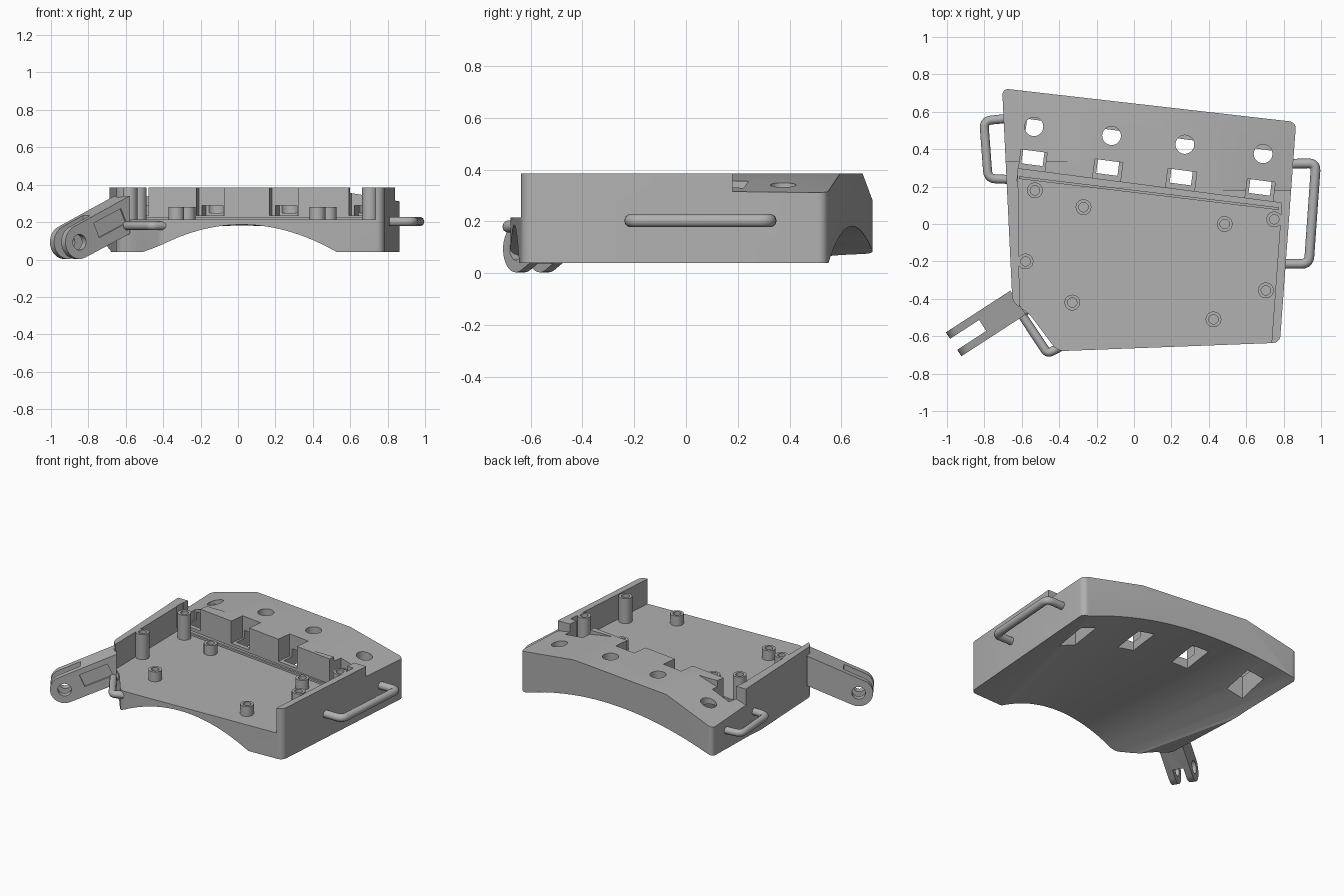
import bpy, bmesh, math
from mathutils import Vector, Matrix

if "Cube" in bpy.data.objects:
    bpy.data.objects.remove(bpy.data.objects["Cube"], do_unlink=True)

grey = bpy.data.materials.new("plain grey")
grey.use_nodes = True
colour = (0.44, 0.44, 0.44, 1)
grey.diffuse_color = colour
grey.node_tree.nodes["Principled BSDF"].inputs["Base Color"].default_value = colour


def finish(name, bm):
    bmesh.ops.recalc_face_normals(bm, faces=bm.faces)
    mesh = bpy.data.meshes.new(name)
    bm.to_mesh(mesh)
    bm.free()
    obj = bpy.data.objects.new(name, mesh)
    bpy.context.collection.objects.link(obj)
    mesh.materials.append(grey)
    return obj


def loft(name, ring_a, ring_b, round_z=0):
    """Closed solid between two matching rings of points."""
    bm = bmesh.new()
    a = [bm.verts.new(p) for p in ring_a]
    b = [bm.verts.new(p) for p in ring_b]
    n = len(a)
    bm.faces.new(a)
    bm.faces.new(b)
    for i in range(n):
        bm.faces.new((a[i], a[(i + 1) % n], b[(i + 1) % n], b[i]))
    if round_z:
        upright = [e for e in bm.edges
                   if (e.verts[0].co - e.verts[1].co).xy.length < 1e-5]
        bmesh.ops.bevel(bm, geom=upright, offset=round_z, segments=5,
                        profile=0.5, affect='EDGES')
    return finish(name, bm)


def prism(name, outline, z0, z1, round_z=0):
    return loft(name, [(x, y, z0) for x, y in outline],
                [(x, y, z1) for x, y in outline], round_z)


def side_prism(name, profile, y0, y1):
    return loft(name, [(x, y0, z) for x, z in profile],
                [(x, y1, z) for x, z in profile])


def box(name, centre, size, turn=0, axis='Z'):
    bm = bmesh.new()
    bmesh.ops.create_cube(bm, size=1, matrix=Matrix.Translation(centre)
                          @ Matrix.Rotation(turn, 4, axis) @ Matrix.Diagonal((*size, 1)))
    return finish(name, bm)


def cylinder(name, centre, r, depth, axis='Z', bore=0):
    bm = bmesh.new()
    turn = Matrix.Rotation(math.pi / 2, 4, 'X') if axis == 'Y' else Matrix()
    bmesh.ops.create_cone(bm, cap_ends=True, segments=32, radius1=r, radius2=r,
                          depth=depth, matrix=Matrix.Translation(centre) @ turn)
    if bore:
        top = max(bm.faces, key=lambda f: f.calc_center_median().z)
        bmesh.ops.inset_individual(bm, faces=[top], thickness=r - bore)
        rim = bmesh.ops.extrude_discrete_faces(bm, faces=[top])["faces"][0]
        bmesh.ops.translate(bm, verts=rim.verts, vec=(0, 0, -depth * 0.8))
    return finish(name, bm)


def cut(target, cutter):
    cutter.hide_render = True
    mod = target.modifiers.new("cut", 'BOOLEAN')
    mod.operation = 'DIFFERENCE'
    mod.solver = 'EXACT'
    mod.object = cutter
    bpy.context.view_layer.objects.active = target
    bpy.ops.object.modifier_apply(modifier=mod.name)
    bpy.data.objects.remove(cutter, do_unlink=True)


def bar(name, points, z, radius, bend=0.04):
    """Round bar following a path with softened corners."""
    pts = [Vector((x, y, z)) for x, y in points]
    path = [pts[0]]
    for p, q, r in zip(pts, pts[1:], pts[2:]):
        s, e = q + (p - q).normalized() * bend, q + (r - q).normalized() * bend
        for k in range(6):
            t = k / 5
            path.append(s * (1 - t) ** 2 + q * 2 * t * (1 - t) + e * t * t)
    path.append(pts[-1])
    curve = bpy.data.curves.new(name, 'CURVE')
    curve.dimensions = '3D'
    curve.bevel_depth = radius
    curve.bevel_resolution = 3
    curve.use_fill_caps = True
    spline = curve.splines.new('POLY')
    spline.points.add(len(path) - 1)
    for sp, co in zip(spline.points, path):
        sp.co = (*co, 1)
    curve.materials.append(grey)
    obj = bpy.data.objects.new(name, curve)
    bpy.context.collection.objects.link(obj)


FLOOR, TOP, TILT = 0.215, 0.385, -0.13


def block_line(x):
    return 0.215 + TILT * x


# Main shell: outline with rounded corners
shell = prism("shell", [(0.78, -0.635), (0.867, 0.545), (-0.705, 0.725),
                        (-0.65, -0.42), (-0.56, -0.48), (-0.41, -0.68)],
              0.04, TOP, 0.035)

# Open tray between the side walls
cut(shell, prism("tray_cutter", [(-0.62, block_line(-0.62)), (0.79, block_line(0.79)),
                                 (0.735, -0.64), (0.735, -0.9), (-0.61, -0.9),
                                 (-0.612, -0.43)], FLOOR, 0.6))


# Arched underside, widening towards the back
def arch(y, mid, half, peak):
    steps = [-1 + k / 14 for k in range(29)]
    ring = [(mid + half * t, y, 0.03 + (peak - 0.03) * (1 - t * t)) for t in steps]
    return ring + [(mid + half, y, -0.2), (mid - half, y, -0.2)]


cut(shell, loft("arch_cutter", arch(-0.74, 0.02, 0.5, 0.187), arch(0.76, 0.02, 0.88, 0.181)))

# Sloping shoulders on the rear block
cut(shell, side_prism("left_shoulder_cutter", [(0.43, TOP), (0.93, 0.3), (0.93, 0.6), (0.43, 0.6)],
                      0.18, 1))
cut(shell, side_prism("right_shoulder_cutter", [(-0.33, TOP), (-0.77, 0.25), (-0.77, 0.6), (-0.33, 0.6)],
                      0.335, 1))

# Front notches, underside slots and round bores in the rear block
turn = math.atan(TILT)
for x, width, hole in ((-0.545, 0.14, (-0.535, 0.52)), (-0.145, 0.15, (-0.12, 0.472)),
                       (0.248, 0.155, (0.272, 0.425)), (0.67, 0.15, (0.69, 0.375))):
    y = block_line(x)
    cut(shell, box("notch_cutter", (x, y + 0.02, 0.435), (width, 0.17, 0.4), turn))
    cut(shell, box("slot_cutter", (x + 0.015, y + 0.15, 0.095), (0.115, 0.24, 0.39), turn))
    cut(shell, cylinder("bore_cutter", (*hole, 0.4), 0.05, 0.3))

# Low lip across the floor
box("floor_lip", (0.08, 0.165, FLOOR + 0.004), (1.4, 0.014, 0.018), math.atan(-0.12))

# Standoffs
for x, y, tall in ((-0.53, 0.18, True), (0.75, 0.025, True), (-0.58, -0.2, True),
                   (0.705, -0.355, True), (-0.27, 0.09, False), (0.485, 0, False),
                   (-0.33, -0.42, False), (0.425, -0.51, False)):
    h = (TOP if tall else 0.282) - FLOOR + 0.005
    cylinder("standoff", (x, y, FLOOR - 0.005 + h / 2), 0.042, h, bore=0.025)

# Strap handles
bar("left_handle", [(0.83, 0.322), (0.973, 0.325), (0.935, -0.213), (0.77, -0.213)], 0.203, 0.026)
bar("right_handle", [(-0.67, 0.565), (-0.803, 0.552), (-0.78, 0.243), (-0.66, 0.238)], 0.195, 0.024)
bar("corner_loop", [(-0.56, -0.45), (-0.603, -0.48), (-0.462, -0.693), (-0.39, -0.655)],
    0.18, 0.024, 0.025)

# Drooping fork arm, built along its own x axis and then turned
lean, pivot, radius = 0.424, (0.32, 0.093), 0.09
profile = [(0, 0.138), (0, 0.34)]
for k in range(17):
    a = math.pi / 2 - lean - math.pi * k / 16
    profile.append((pivot[0] + radius * math.cos(a), pivot[1] + radius * math.sin(a)))
arm = side_prism("fork_arm", profile, -0.076, 0.076)
cut(arm, box("gap_cutter", (0.37, 0, 0.1), (0.29, 0.07, 0.6)))
cut(arm, cylinder("pin_cutter", (pivot[0], 0, pivot[1]), 0.042, 0.4, 'Y'))
cut(arm, box("pocket_cutter", (0.125, 0.08, 0.195), (0.19, 0.03, 0.085), lean, 'Y'))
arm.location = (-0.62, -0.42, 0)
arm.rotation_euler.z = math.pi + 0.575

# Smooth shading with sharp edges kept
for obj in bpy.context.scene.objects:
    obj.select_set(obj.type == 'MESH')
bpy.context.view_layer.objects.active = shell
bpy.ops.object.shade_smooth_by_angle(angle=math.radians(30))
